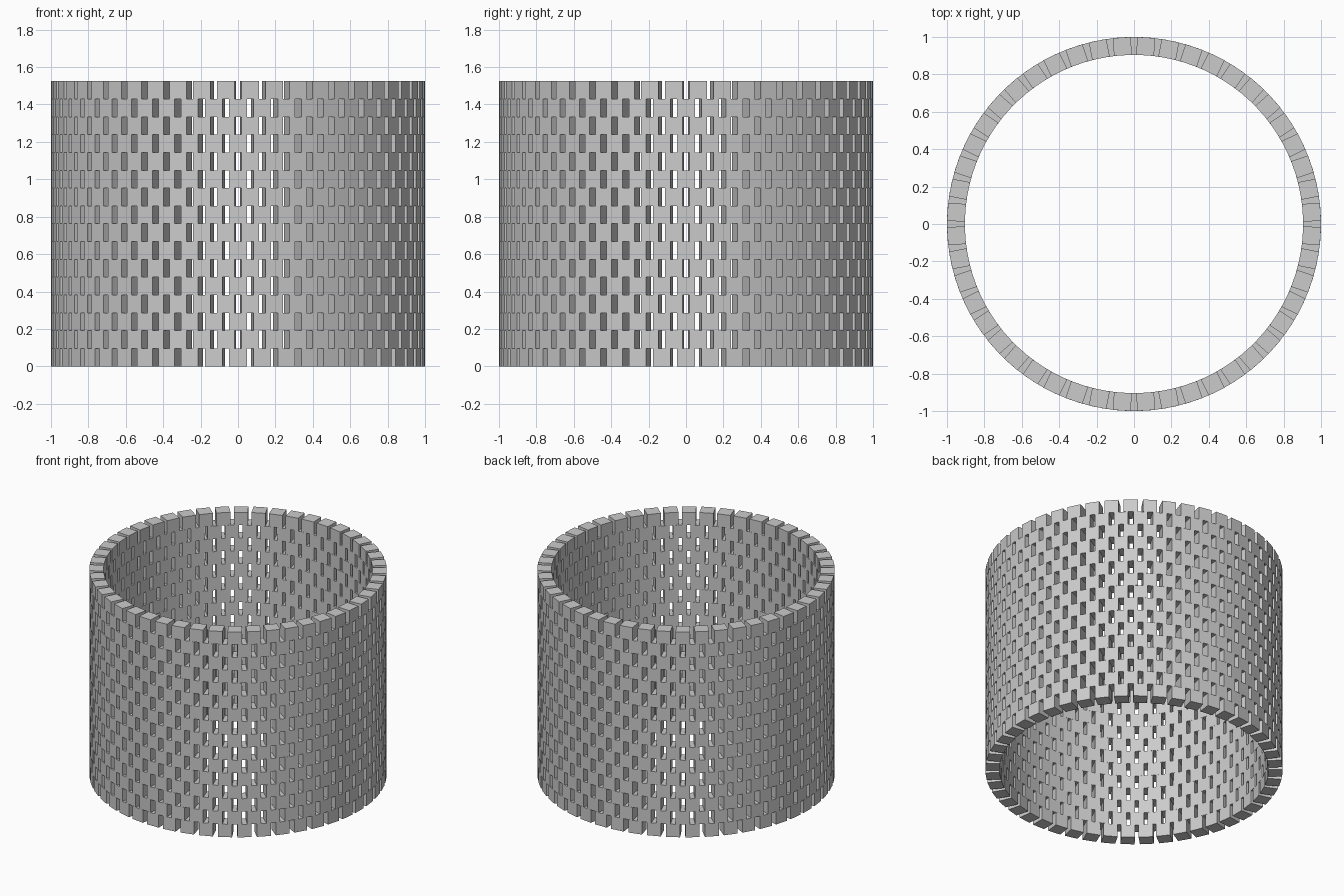
import bpy, bmesh, math
from mathutils import Matrix

if "Cube" in bpy.data.objects:
    bpy.data.objects.remove(bpy.data.objects["Cube"])

ROWS, COUNT = 16, 48
SIZE = 0.0953            # cube edge, also the row height
OUTER = 0.999            # distance from the axis to the outer cube face

grey = bpy.data.materials.new("light grey")
grey.diffuse_color = (0.6, 0.6, 0.6, 1)
grey.use_nodes = True
grey.node_tree.nodes["Principled BSDF"].inputs["Base Color"].default_value = grey.diffuse_color

# Each course is a ring of cubes, every second one turned by half a step
for row in range(ROWS):
    bm = bmesh.new()
    for i in range(COUNT):
        angle = (i + 0.5 * (row % 2)) * 2 * math.pi / COUNT
        place = (Matrix.Rotation(angle, 4, 'Z')
                 @ Matrix.Translation((OUTER - SIZE / 2, 0, (row + 0.5) * SIZE)))
        bmesh.ops.create_cube(bm, size=SIZE, matrix=place)
    mesh = bpy.data.meshes.new("block_course")
    bm.to_mesh(mesh)
    bm.free()
    mesh.materials.append(grey)
    obj = bpy.data.objects.new("block_course_%02d" % (row + 1), mesh)
    bpy.context.collection.objects.link(obj)
